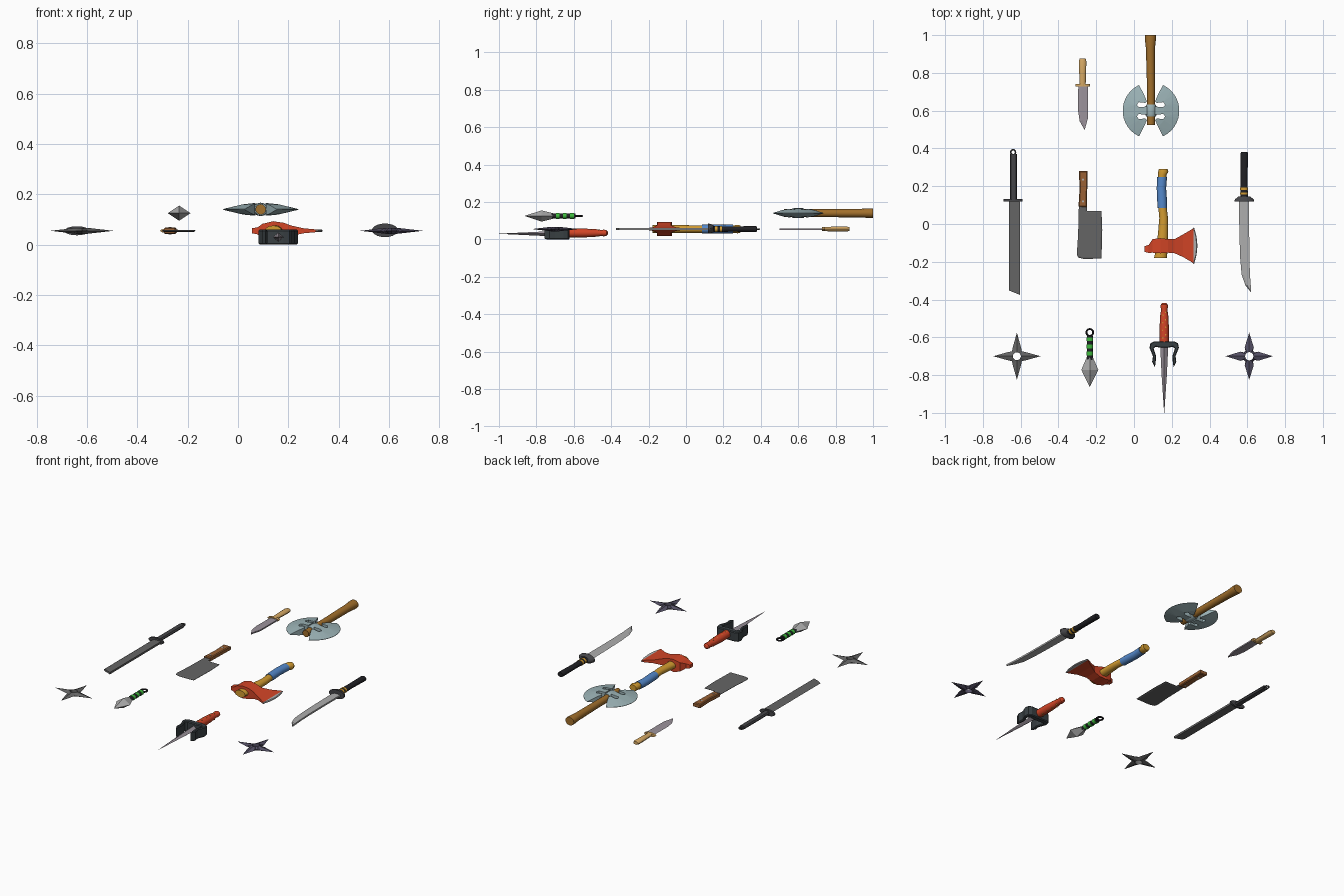
import bpy, bmesh, math
from mathutils import Vector, Matrix

if "Cube" in bpy.data.objects:
    bpy.data.objects.remove(bpy.data.objects["Cube"])

MATS = {}
COL = dict(steel=(.42, .42, .42), dark=(.06, .06, .065), gun=(.13, .13, .13), ice=(.33, .45, .47), brown=(.36, .16, .025),
           wood=(.32, .12, .035), tan=(.68, .40, .13), mauve=(.33, .29, .33), red=(.65, .06, .02), blue=(.09, .25, .6),
           gold=(.65, .33, .03), green=(.05, .5, .05), purple=(.09, .08, .13), black=(.015, .015, .018), guard=(.04, .05, .055))

def finish(bm, name, color, smooth=False):
    bmesh.ops.recalc_face_normals(bm, faces=bm.faces[:])
    me = bpy.data.meshes.new(name)
    bm.to_mesh(me)
    bm.free()
    ob = bpy.data.objects.new(name, me)
    bpy.context.collection.objects.link(ob)
    if color not in MATS:
        MATS[color] = bpy.data.materials.new(color)
        MATS[color].diffuse_color = (*COL[color], 1)
    me.materials.append(MATS[color])
    if smooth:
        bpy.ops.object.select_all(action='DESELECT')
        ob.select_set(True)
        bpy.context.view_layer.objects.active = ob
        bpy.ops.object.shade_smooth_by_angle(angle=math.radians(40))
    return ob

def loft(name, rings, color, smooth=False):
    bm = bmesh.new()
    vs = [[bm.verts.new(p) for p in r] for r in rings]
    n = len(vs[0])
    for a, b in zip(vs, vs[1:]):
        for i in range(n):
            bm.faces.new((a[i], a[(i + 1) % n], b[(i + 1) % n], b[i]))
    bm.faces.new(vs[0])
    bm.faces.new(vs[-1])
    bmesh.ops.remove_doubles(bm, verts=bm.verts[:], dist=1e-5)
    return finish(bm, name, color, smooth)

def round_y(name, rows, z, color, n=12, smooth=True):
    """Rows of (y, centre x, half width, half height) along the y axis."""
    rings = [[(x + rx * math.cos(2 * math.pi * i / n), y, z + rz * math.sin(2 * math.pi * i / n))
              for i in range(n)] for y, x, rx, rz in rows]
    return loft(name, rings, color, smooth)

def blade(name, rows, z, h, color, f=.25):
    """Single-edged blade; rows of (edge x, edge y, back x, back y)."""
    rings = []
    for ex, ey, bx, by in rows:
        rx, ry = ex + (bx - ex) * f, ey + (by - ey) * f
        rings.append([(ex, ey, z), (rx, ry, z + h), (bx, by, z + h), (bx, by, z - h), (rx, ry, z - h)])
    return loft(name, rings, color)

def plate(name, pts, z, h, color, inset=0, rise=0, shape=None):
    """Flat outline with thickness, bevelled rim and optional height shaping."""
    bm = bmesh.new()
    f = bm.faces.new([bm.verts.new((x, y, -h)) for x, y in pts])
    g = bmesh.ops.extrude_face_region(bm, geom=[f])['geom']
    for v in g:
        if isinstance(v, bmesh.types.BMVert):
            v.co.z = h
    bmesh.ops.recalc_face_normals(bm, faces=bm.faces[:])
    if inset:
        for s in (1, -1):
            face = [q for q in bm.faces if q.normal.z * s > .9]
            bmesh.ops.inset_region(bm, faces=face, thickness=inset, depth=rise, use_even_offset=True)
    bmesh.ops.triangulate(bm, faces=[q for q in bm.faces if len(q.verts) > 4])
    for v in bm.verts:
        if shape:
            v.co.z = math.copysign(shape(v.co), v.co.z)
        v.co.z += z
    return finish(bm, name, color)

def ring(name, x, y, z, R, r, color):
    bm = bmesh.new()
    n, m = 16, 8
    v = [[bm.verts.new((x + (R + r * math.cos(b)) * math.cos(a), y + (R + r * math.cos(b)) * math.sin(a), z + r * math.sin(b)))
          for b in [2 * math.pi * j / m for j in range(m)]] for a in [2 * math.pi * i / n for i in range(n)]]
    for i in range(n):
        for j in range(m):
            k, l = (i + 1) % n, (j + 1) % m
            bm.faces.new((v[i][j], v[k][j], v[k][l], v[i][l]))
    return finish(bm, name, color, True)

def stud(name, x, y, z, r, h, color):
    bm = bmesh.new()
    bmesh.ops.create_cone(bm, cap_ends=True, segments=12, radius1=r, radius2=r, depth=2 * h,
                          matrix=Matrix.Translation((x, y, z)))
    return finish(bm, name, color, True)

def star(name, cx, cy, z, quarter, hole, h, color):
    """Throwing star: (angle, radius) outline of one quarter, repeated four times."""
    prof = [(math.radians(a + 90 * q), r) for q in range(4) for a, r in quarter]
    bm = bmesh.new()
    def row(zz, fixed=None):
        return [bm.verts.new((cx + (fixed or r) * math.cos(a), cy + (fixed or r) * math.sin(a), z + zz)) for a, r in prof]
    rows = [row(0), row(h, hole), row(-h, hole)]
    n = len(prof)
    for i in range(n):
        j = (i + 1) % n
        for a, b in ((0, 1), (1, 2), (2, 0)):
            bm.faces.new((rows[a][i], rows[a][j], rows[b][j], rows[b][i]))
    return finish(bm, name, color)

# Throwing stars
star("plain_throwing_star", -.62, -.70, .055, [(0, .125), (22, .055), (45, .037), (68, .055)], .021, .012, 'gun')
star("notched_throwing_star", .61, -.70, .055, [(0, .125), (27, .053), (34, .036), (56, .036), (63, .053)], .022, .012, 'purple')

# Small knife
blade("knife_blade", [(-.295, .735, -.243, .735), (-.296, .60, -.243, .60), (-.288, .545, -.244, .56),
                      (-.263, .50, -.26, .501)], .055, .004, 'mauve', .35)
round_y("knife_handle", [(.73, -.272, .016, .011), (.80, -.272, .018, .013), (.86, -.272, .02, .013),
                         (.875, -.272, .016, .010)], .055, 'tan')
round_y("knife_guard", [(.727, -.272, .038, .010), (.742, -.272, .038, .010)], .055, 'tan')

# Double-bitted axe
half = [(-.02, .022), (-.065, .018), (-.075, .03), (-.065, .045), (-.03, .041), (-.022, .05), (-.037, .085)]
arc = [(.15 * math.cos(math.radians(a)), .15 * math.sin(math.radians(a))) for a in range(115, 246, 10)]
left = half + arc + [(x, -y) for x, y in reversed(half)]
for side, s in (("left", 1), ("right", -1)):
    plate("axe_%s_blade" % side, [(.09 + s * x, .60 + y) for x, y in left], .14, .01, 'ice', .006, 0,
          lambda c: .001 + .025 * max(0, 1 - ((c.x - .09) ** 2 + (c.y - .6) ** 2) / .0225))
round_y("axe_hub", [(.568, .09, .024, .024), (.577, .09, .029, .027), (.622, .09, .029, .027), (.632, .09, .024, .024)], .14, 'ice')
round_y("axe_handle", [(.525, .09, .021, .021), (.72, .09, .021, .021), (.93, .087, .024, .023), (.985, .087, .03, .026),
                       (1.0, .087, .029, .025)], .14, 'brown')

# Straight sword
blade("straight_sword_blade", [(-.662, .125, -.604, .125), (-.662, -.18, -.604, -.18), (-.662, -.352, -.604, -.375)],
      .055, .006, 'gun', .22)
round_y("straight_sword_handle", [(.12, -.638, .018, .012), (.37, -.638, .018, .012)], .055, 'dark', 8)
round_y("straight_sword_guard", [(.12, -.64, .05, .018), (.132, -.64, .05, .018)], .055, 'dark', 16)
ring("straight_sword_ring", -.64, .38, .055, .013, .004, 'dark')

# Cleaver
plate("cleaver_blade", [(-.292, .10), (-.25, .10), (-.25, .068), (-.172, .068), (-.168, -.03), (-.172, -.183), (-.265, -.185),
                        (-.295, -.178), (-.303, -.16), (-.296, -.06)], .055, .001, 'gun', .007, .003)
plate("cleaver_handle", [(-.294, .092), (-.25, .09), (-.245, .28), (-.292, .28), (-.288, .19)], .055, .009, 'wood', .005, .004)
for y in (.12, .235):
    stud("cleaver_rivet", -.27, y, .055, .006, .015, 'steel')

# Hatchet
round_y("hatchet_handle", [(-.18, .14, .034, .021), (-.15, .145, .032, .022), (-.06, .153, .027, .022), (.03, .157, .023, .02),
                           (.10, .15, .022, .02), (.20, .145, .022, .02), (.26, .15, .022, .02), (.275, .155, .027, .023),
                           (.292, .155, .023, .019)], .055, 'gold')
round_y("hatchet_grip", [(.085, .15, .025, .023), (.12, .149, .026, .024), (.19, .145, .025, .023), (.25, .149, .026, .023)], .055, 'blue')
head = [(.055, -.147, -.118, .01), (.078, -.153, -.11, .014), (.098, -.152, -.08, .028), (.14, -.155, -.075, .038),
        (.18, -.152, -.08, .032), (.215, -.155, -.08, .02), (.26, -.175, -.055, .01), (.315, -.207, -.023, .005)]
loft("hatchet_head", [[(x, a, .055 - h), (x, b, .055 - h), (x, b, .055 + h), (x, a, .055 + h)] for x, a, b, h in head], 'red')
plate("hatchet_edge", [(.308, -.204), (.318, -.212), (.331, -.165), (.336, -.115), (.331, -.065), (.318, -.018), (.308, -.026)],
      .055, .001, 'steel', .004, .004)

# Curved sword
blade("curved_sword_blade", [(.555, .13, .61, .13), (.558, -.05, .61, -.05), (.562, -.18, .611, -.18), (.57, -.27, .614, -.27),
                             (.59, -.325, .618, -.32), (.618, -.36, .62, -.358)], .055, .005, 'steel', .3)
round_y("curved_sword_handle", [(.13, .583, .02, .016), (.25, .583, .018, .014), (.37, .584, .02, .016), (.38, .584, .018, .014)],
        .055, 'black')
for y in (.162, .187):
    round_y("curved_sword_collar", [(y - .006, .583, .021, .017), (y + .006, .583, .021, .017)], .055, 'gold')
round_y("curved_sword_guard", [(.118, .584, .052, .027), (.13, .584, .05, .026), (.146, .584, .03, .019)], .057, 'dark', 20)

# Ringed throwing knife
kx, kz = -.234, .125
round_y("throwing_knife_blade", [(-.70, kx, .014, .012), (-.772, kx, .045, .03), (-.862, kx, .0005, .0005)], kz, 'steel', 4, False)
round_y("throwing_knife_handle", [(-.72, kx, .016, .013), (-.592, kx, .016, .013)], kz, 'black')
for y in (-.61, -.648, -.686):
    round_y("throwing_knife_wrap", [(y - .01, kx, .018, .015), (y + .01, kx, .018, .015)], kz, 'green')
ring("throwing_knife_ring", kx, -.574, kz, .018, .005, 'black')

# Pronged dagger
dx = .16
round_y("dagger_blade", [(-.63, dx, .022, .018), (-.80, dx, .014, .010), (-1.0, dx, .0005, .0005)], .03, 'mauve', 4, False)
round_y("dagger_handle", [(-.63, dx, .024, .024), (-.55, dx, .025, .024), (-.48, dx, .021, .02), (-.452, dx, .016, .016),
                          (-.44, dx, .02, .018), (-.425, dx, .018, .016), (-.418, dx, .009, .008)], .034, 'red')
prong = [(.055, -.622), (.073, -.632), (.078, -.655), (.06, -.70), (.064, -.73), (.05, -.757), (.046, -.74), (.043, -.70),
         (.056, -.66), (.045, -.65), (.02, -.655)]
outline = [(dx + x, y) for x, y in prong] + [(dx - x, y) for x, y in reversed(prong)]
plate("dagger_guard", outline, .03, .025, 'guard', .004, .005)
for i, y in enumerate((-.595, -.555, -.515, -.475)):
    for s in (-1, 1):
        stud("dagger_stud", dx + .007 * s, y + .008 * s, .034, .004, .024 - .0015 * i, 'gold')

for m in bpy.data.materials:
    if m.users and not m.is_grease_pencil:
        m.use_nodes = True
        m.node_tree.nodes["Principled BSDF"].inputs["Base Color"].default_value = m.diffuse_color
